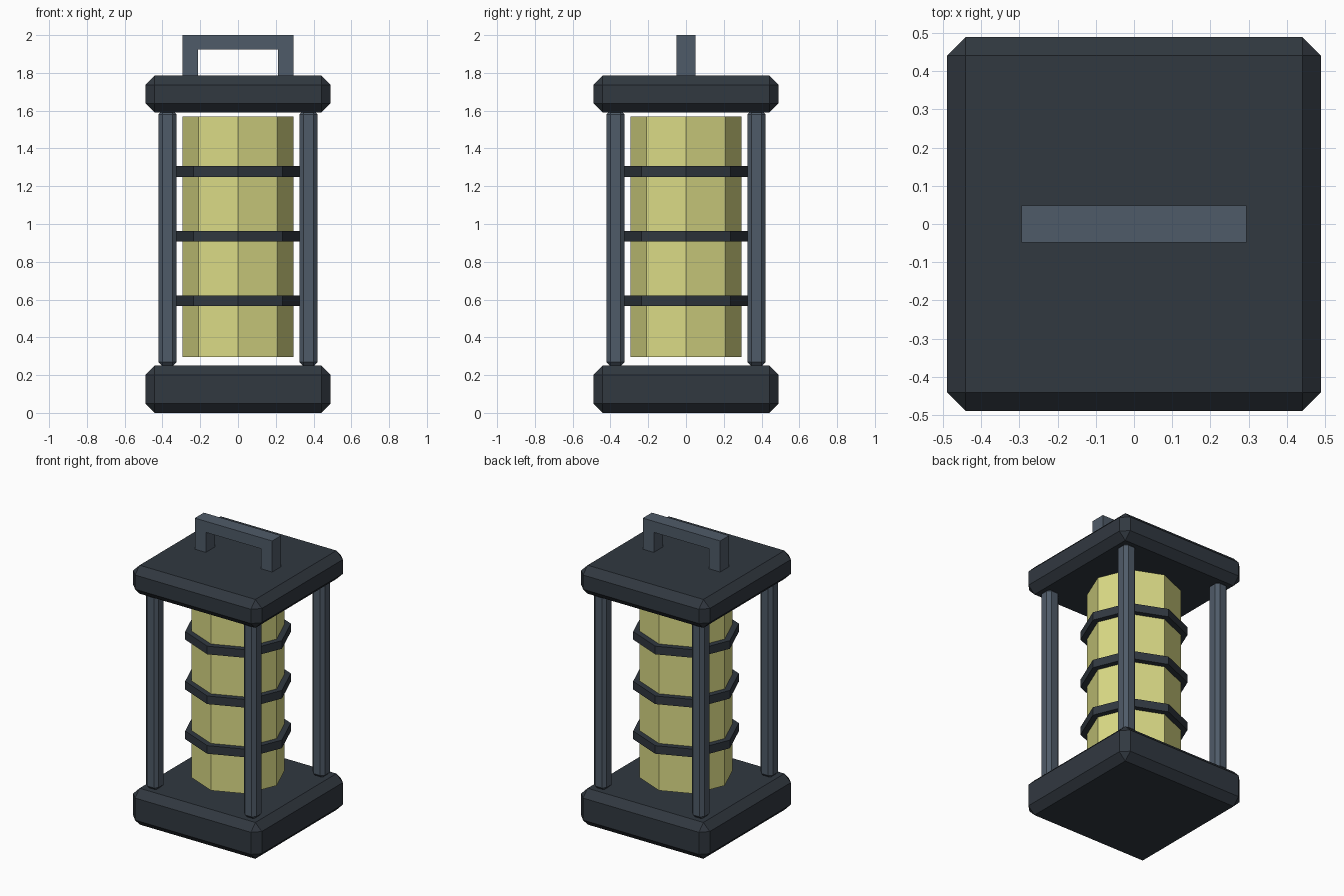
import bpy
import math

default = bpy.data.objects.get("Cube")
if default:
    bpy.data.objects.remove(default, do_unlink=True)


def srgb(*rgb):
    return tuple(((c / 255 + 0.055) / 1.055) ** 2.4 for c in rgb) + (1.0,)


def material(name, color):
    mat = bpy.data.materials.new(name)
    mat.use_nodes = True
    mat.diffuse_color = color
    mat.node_tree.nodes["Principled BSDF"].inputs["Base Color"].default_value = color
    return mat


charcoal = material("charcoal metal", srgb(49, 56, 64))
slate = material("slate metal", srgb(79, 91, 104))
glow = material("pale yellow glass", srgb(219, 219, 134))


def box(name, center, size, mat, bevel=0):
    bpy.ops.mesh.primitive_cube_add(size=1, location=center)
    obj = bpy.context.object
    obj.name = name
    obj.scale = size
    bpy.ops.object.transform_apply(location=False, rotation=False, scale=True)
    obj.data.materials.append(mat)
    if bevel:
        mod = obj.modifiers.new("chamfer", "BEVEL")
        mod.width = bevel
        mod.segments = 1
    return obj


def octagon(name, radius, bottom, top, mat):
    bpy.ops.mesh.primitive_cylinder_add(
        vertices=8, radius=radius, depth=top - bottom,
        location=(0, 0, (bottom + top) / 2))
    obj = bpy.context.object
    obj.name = name
    obj.data.materials.append(mat)
    return obj


# Chamfered base and lid
box("base", (0, 0, 0.125), (0.98, 0.98, 0.25), charcoal, 0.049)
box("lid", (0, 0, 1.688), (0.98, 0.98, 0.196), charcoal, 0.049)

# Corner posts
for side_x, x in (("left", 0.373), ("right", -0.373)):
    for side_y, y in (("front", -0.373), ("back", 0.373)):
        box(f"{side_y}_{side_x}_post", (x, y, 0.925), (0.095, 0.095, 1.356),
            slate, 0.022)

# Glowing core with its bands
octagon("glass_core", 0.295, 0.297, 1.57, glow)
for name, z in (("lower", 0.593), ("middle", 0.935), ("upper", 1.278)):
    octagon(f"{name}_band", 0.335, z - 0.028, z + 0.028, charcoal)

# Carrying handle
for side, x in (("left", 0.253), ("right", -0.253)):
    box(f"{side}_handle_upright", (x, 0, 1.852), (0.084, 0.098, 0.145), slate)
box("handle_grip", (0, 0, 1.962), (0.59, 0.098, 0.076), slate)
